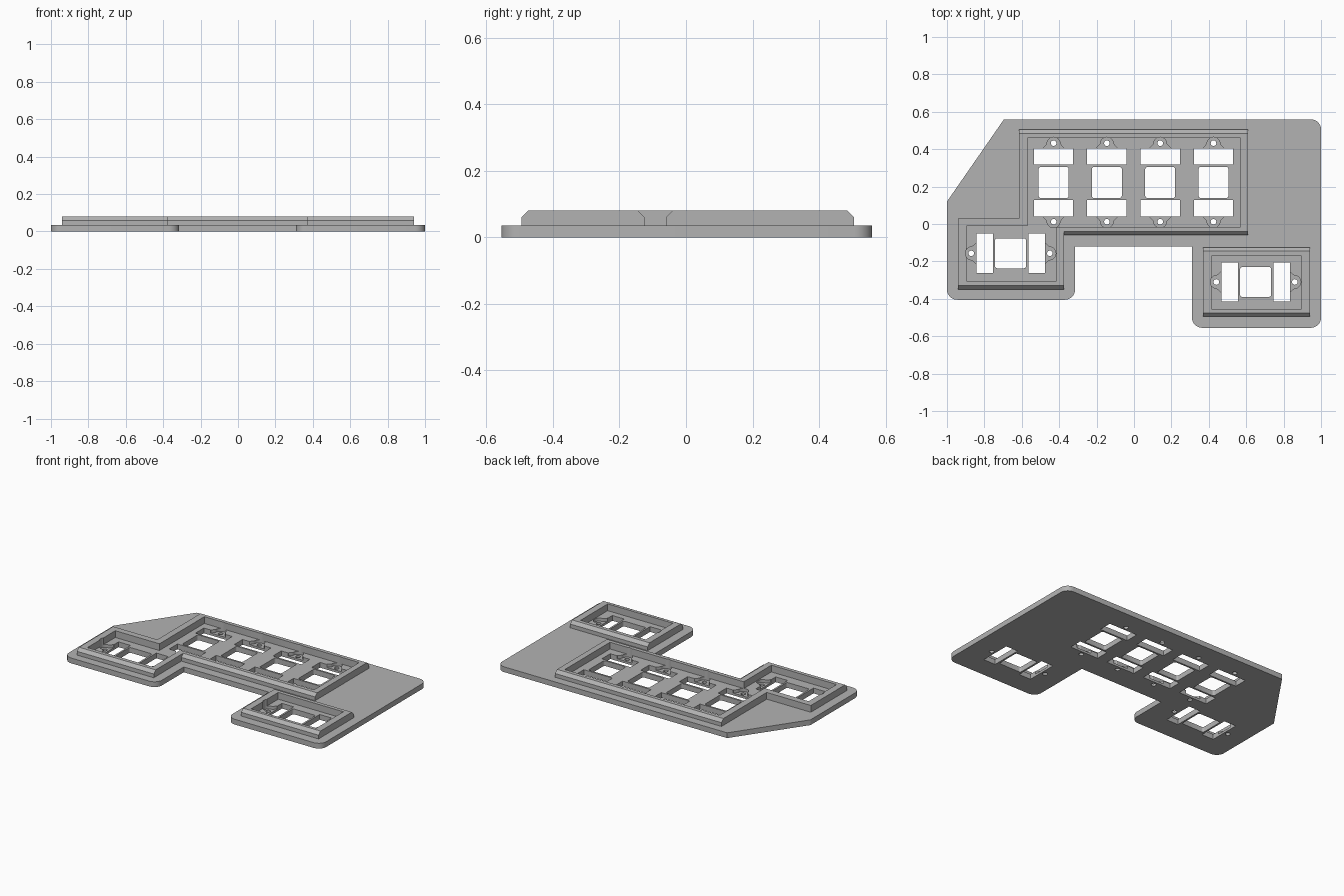
import bpy, bmesh, math
from mathutils import Vector, Matrix

if "Cube" in bpy.data.objects:
    bpy.data.objects.remove(bpy.data.objects["Cube"], do_unlink=True)

PLATE, TOP, RECESS, CHAMFER = 0.035, 0.08, 0.015, 0.02

grey = bpy.data.materials.new("plain grey")
grey.use_nodes = True
grey.diffuse_color = (0.45, 0.45, 0.45, 1)
grey.node_tree.nodes["Principled BSDF"].inputs["Base Color"].default_value = grey.diffuse_color


def rounded(corners, steps=8):
    """Outline from (x, y, radius) corners, arcs where radius is positive."""
    out = []
    for i, (x, y, r) in enumerate(corners):
        p = Vector((x, y))
        if not r:
            out.append(p)
            continue
        a = (Vector(corners[i - 1][:2]) - p).normalized()
        b = (Vector(corners[(i + 1) % len(corners)][:2]) - p).normalized()
        half = a.angle(b) / 2
        centre = p + (a + b).normalized() * r / math.sin(half)
        start = p + a * r / math.tan(half) - centre
        end = p + b * r / math.tan(half) - centre
        sweep = start.angle_signed(end)
        for k in range(steps + 1):
            out.append(centre + Matrix.Rotation(-sweep * k / steps, 2) @ start)
    return out


def prism(name, outline, low, high, place=None):
    """Extrude an outline from low to high along its local z."""
    bm = bmesh.new()
    face = bm.faces.new([bm.verts.new((p[0], p[1], low)) for p in outline])
    top = bmesh.ops.extrude_face_region(bm, geom=[face])["geom"]
    verts = [v for v in top if isinstance(v, bmesh.types.BMVert)]
    bmesh.ops.translate(bm, verts=verts, vec=(0, 0, high - low))
    bmesh.ops.transform(bm, matrix=place or Matrix(), verts=bm.verts)
    bmesh.ops.recalc_face_normals(bm, faces=bm.faces)
    mesh = bpy.data.meshes.new(name)
    bm.to_mesh(mesh)
    bm.free()
    mesh.materials.append(grey)
    obj = bpy.data.objects.new(name, mesh)
    bpy.context.collection.objects.link(obj)
    return obj


def box(name, x0, x1, y0, y1, low, high, place=None, r=0):
    return prism(name, rounded([(x0, y0, r), (x1, y0, r), (x1, y1, r), (x0, y1, r)], 4),
                 low, high, place)


def combine(target, tool, operation):
    mod = target.modifiers.new("combine", 'BOOLEAN')
    mod.operation, mod.solver, mod.object = operation, 'EXACT', tool
    bpy.context.view_layer.objects.active = target
    bpy.ops.object.modifier_apply(modifier=mod.name)


def rim(name, x0, x1, y0, y1, back_chamfer=CHAMFER):
    """Raised block with chamfered front and back top edges."""
    section = [(y0, PLATE), (y1, PLATE), (y1, TOP - back_chamfer)]
    if back_chamfer:
        section.append((y1 - back_chamfer, TOP))
    section += [(y0 + CHAMFER, TOP), (y0, TOP - CHAMFER)]
    axes = Matrix(((0, 0, 1, 0), (1, 0, 0, 0), (0, 1, 0, 0), (0, 0, 0, 1)))
    return prism(name, section, x0, x1, axes)


# Base plate with rounded outer corners and one slanted corner
r = 0.055
base = prism("base_plate", rounded([
    (-0.695, 0.56, 0), (1, 0.56, r), (1, -0.555, r), (0.31, -0.555, r),
    (0.31, -0.12, 0), (-0.315, -0.12, 0), (-0.315, -0.405, r),
    (-1, -0.405, r), (-1, 0.12, 0)]), 0, PLATE)

# Raised frames, the left-hand two merged into one
main = rim("main_frame", -0.615, 0.61, -0.06, 0.505)
side = rim("side_frame", -0.94, -0.375, -0.35, 0.03, 0)
single = rim("single_frame", 0.37, 0.94, -0.495, -0.125)
combine(main, side, 'UNION')
bpy.data.objects.remove(side, do_unlink=True)

# Wells inside the frames
for frame, x0, x1, y0, y1 in ((main, -0.57, 0.57, -0.015, 0.46),
                              (main, -0.895, -0.415, -0.305, -0.012),
                              (single, 0.415, 0.895, -0.455, -0.17)):
    well = box("well_cutter", x0, x1, y0, y1, 0, 0.2)
    combine(frame, well, 'DIFFERENCE')
    bpy.data.objects.remove(well, do_unlink=True)

# Switch openings: window, two slots, and recessed screw ears
ear = [(-0.055, 0.17), (-0.055, 0.185), (-0.04, 0.2)]
ear += [(-0.035 * math.cos(math.pi * k / 12), 0.207 + 0.035 * math.sin(math.pi * k / 12))
        for k in range(13)]
ear += [(0.04, 0.2), (0.055, 0.185), (0.055, 0.17)]
screw = [(0.015 * math.cos(math.tau * k / 16), 0.21 + 0.015 * math.sin(math.tau * k / 16))
         for k in range(16)]

switches = [(-0.43 + 0.285 * i, 0.222, 0, main) for i in range(4)]
switches += [(-0.66, -0.157, 90, main), (0.65, -0.31, 90, single)]
for x, y, turn, frame in switches:
    spot = Matrix.Translation((x, y, 0)) @ Matrix.Rotation(math.radians(turn), 4, 'Z')
    through = [box("window_cutter", -0.08, 0.08, -0.083, 0.083, -0.1, 0.2, spot, 0.012)]
    for flip in (0, math.pi):
        half = spot @ Matrix.Rotation(flip, 4, 'Z')
        recess = prism("ear_cutter", ear, RECESS, 0.2, half)
        combine(base, recess, 'DIFFERENCE')
        combine(frame, recess, 'DIFFERENCE')
        bpy.data.objects.remove(recess, do_unlink=True)
        through.append(box("slot_cutter", -0.105, 0.105, 0.095, 0.183, -0.1, 0.2, half))
        through.append(prism("screw_cutter", screw, -0.1, 0.2, half))
    for cutter in through:
        combine(base, cutter, 'DIFFERENCE')
        bpy.data.objects.remove(cutter, do_unlink=True)

# Crisp edges with smooth rounded corners
for obj in (base, main, single):
    bpy.ops.object.select_all(action='DESELECT')
    obj.select_set(True)
    bpy.context.view_layer.objects.active = obj
    bpy.ops.object.shade_smooth_by_angle(angle=math.radians(30))
